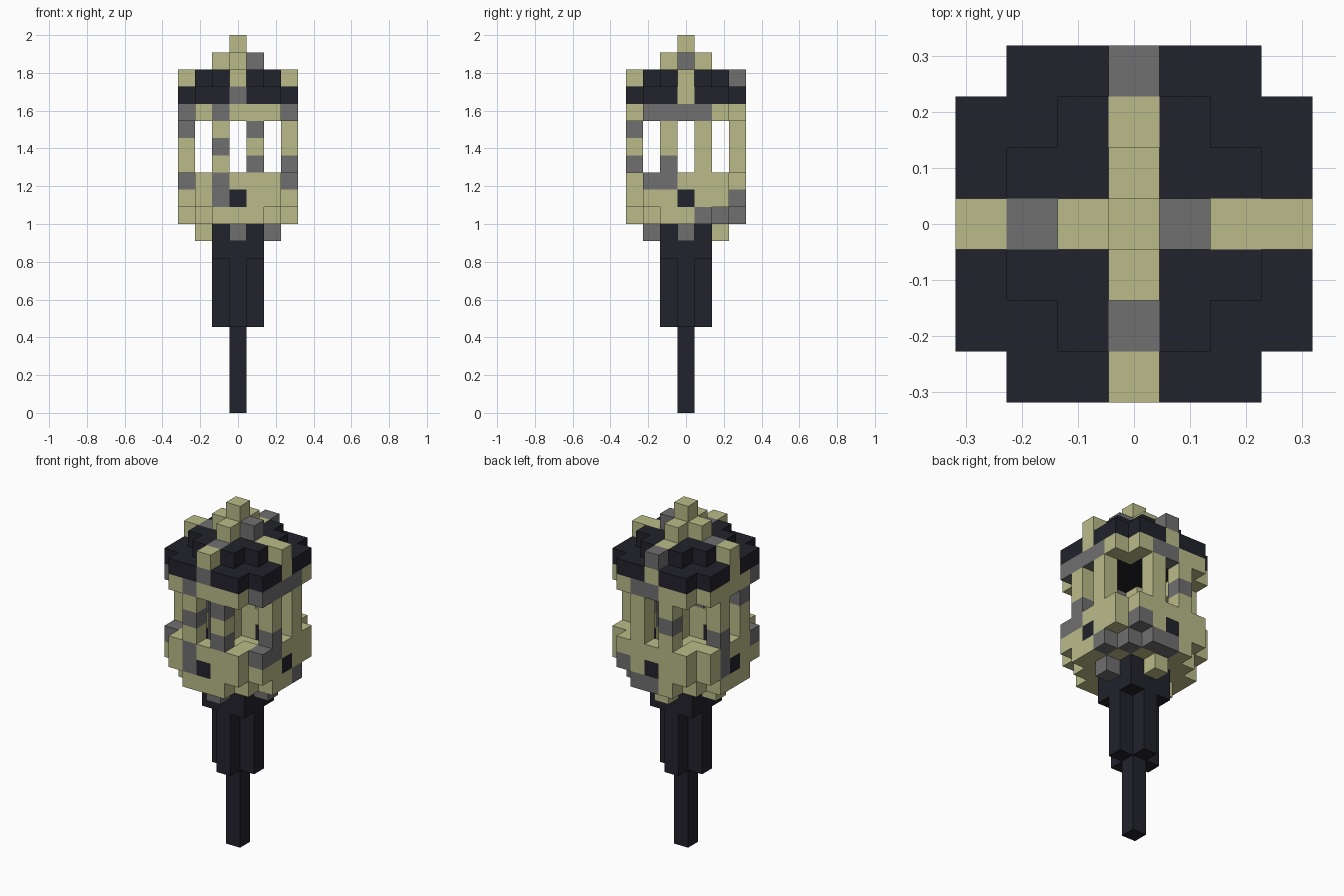
import bpy
import bmesh
from mathutils import Vector

cube = bpy.data.objects.get("Cube")
if cube:
    bpy.data.objects.remove(cube, do_unlink=True)

UNIT = 2 / 22  # edge of one block
TAN, GREY, DARK = range(3)


def make_material(name, rgb):
    mat = bpy.data.materials.new(name)
    mat.use_nodes = True
    color = (*rgb, 1)
    mat.diffuse_color = color
    mat.node_tree.nodes["Principled BSDF"].inputs["Base Color"].default_value = color
    return mat


materials = [
    make_material("pale_olive", (0.49, 0.50, 0.25)),
    make_material("stone_grey", (0.165, 0.16, 0.165)),
    make_material("midnight", (0.016, 0.016, 0.025)),
]


def layer(inside, reach=3):
    """Block columns of one layer that satisfy the rule."""
    span = range(-reach, reach + 1)
    return [(x, y) for x in span for y in span if inside(abs(x), abs(y))]


parts = {}


def add(part, columns, levels, color):
    cells = parts.setdefault(part, {})
    for x, y in columns:
        for z in levels:
            cells[x, y, z] = color


def paint(part, color, *cells):
    for cell in cells:
        assert cell in parts[part], (part, cell)
        parts[part][cell] = color


# Footprints
plus = layer(lambda x, y: x + y <= 1)
square = layer(lambda x, y: max(x, y) <= 1)
small_round = layer(lambda x, y: max(x, y) <= 2 and x + y < 4)
octagon = layer(lambda x, y: x + y <= 4)
wide_round = layer(lambda x, y: x + y < 6)
ring = [c for c in wide_round if max(map(abs, c)) == 3 or min(map(abs, c)) == 2]
axis_points = {r: [(r, 0), (-r, 0), (0, r), (0, -r)] for r in (1, 2, 3)}
post_columns = layer(lambda x, y: {x, y} == {1, 3})

# Handle
add("handle_tip", [(0, 0)], range(5), DARK)
add("handle_grip", plus, range(5, 9), DARK)
add("handle_collar", square, range(9, 11), DARK)

# Bowl of the lantern
add("bowl_brackets", axis_points[2], [10], TAN)
paint("bowl_brackets", GREY, (0, -2, 10), (2, 0, 10))
add("bowl_floor", octagon, [11], TAN)
paint("bowl_floor", GREY, (3, 1, 11), (2, 2, 11), (1, 3, 11), (0, 3, 11))
add("bowl_wall", ring, [12, 13], TAN)
paint("bowl_wall", DARK, *[(x, y, 12) for x, y in axis_points[3]])
paint("bowl_wall", GREY, (-1, -3, 12), (-1, -3, 13), (-3, -2, 13), (3, -2, 13),
      (3, -1, 13), (2, 3, 12), (-3, 1, 13), (-3, 1, 12))

# Window posts
add("window_posts", post_columns, range(14, 17), TAN)
paint("window_posts", GREY, (-1, -3, 15), (1, -3, 14), (1, -3, 16), (3, -1, 14),
      (-3, -1, 16), (-3, 1, 14), (-1, 3, 15))

# Roof
add("roof_rim", ring, [17], TAN)
paint("roof_rim", GREY, (-3, -2, 17), (-1, -3, 17),
      *[(3, y, 17) for y in range(-2, 2)], (1, 3, 17), (0, 3, 17))
add("roof_lower", wide_round, [18], DARK)
paint("roof_lower", TAN, *[(x, y, 18) for x, y in axis_points[3]])
paint("roof_lower", GREY, (0, -3, 18))
add("roof_upper", small_round, [19], DARK)

# Cross ribs and finial
for radius, level in ((3, 19), (2, 19), (1, 20)):
    add("roof_ribs", axis_points[radius], [level], TAN)
    for column in axis_points[radius]:
        parts["roof_upper"].pop((*column, level), None)
paint("roof_ribs", GREY, (0, 3, 19), (0, -2, 19), (-2, 0, 19), (1, 0, 20))
add("finial", [(0, 0)], [20, 21], TAN)

occupied = {cell for cells in parts.values() for cell in cells}
directions = [Vector(d) for d in
              ((1, 0, 0), (-1, 0, 0), (0, 1, 0), (0, -1, 0), (0, 0, 1), (0, 0, -1))]


def build(name, cells):
    """Make one mesh from the exposed sides of its blocks."""
    bm = bmesh.new()
    for cell, color in cells.items():
        center = Vector(cell) + Vector((0, 0, 0.5))
        for d in directions:
            if tuple(int(v) for v in Vector(cell) + d) in occupied:
                continue
            u = Vector((d.y, d.z, d.x)) / 2
            v = d.cross(u)
            corners = (-u - v, u - v, u + v, v - u)
            face = bm.faces.new([bm.verts.new((center + d / 2 + c) * UNIT)
                                 for c in corners])
            face.material_index = color
    bmesh.ops.remove_doubles(bm, verts=bm.verts, dist=UNIT / 100)
    mesh = bpy.data.meshes.new(name)
    bm.to_mesh(mesh)
    bm.free()
    for mat in materials:
        mesh.materials.append(mat)
    bpy.context.collection.objects.link(bpy.data.objects.new(name, mesh))


for part_name, part_cells in parts.items():
    build(part_name, part_cells)
